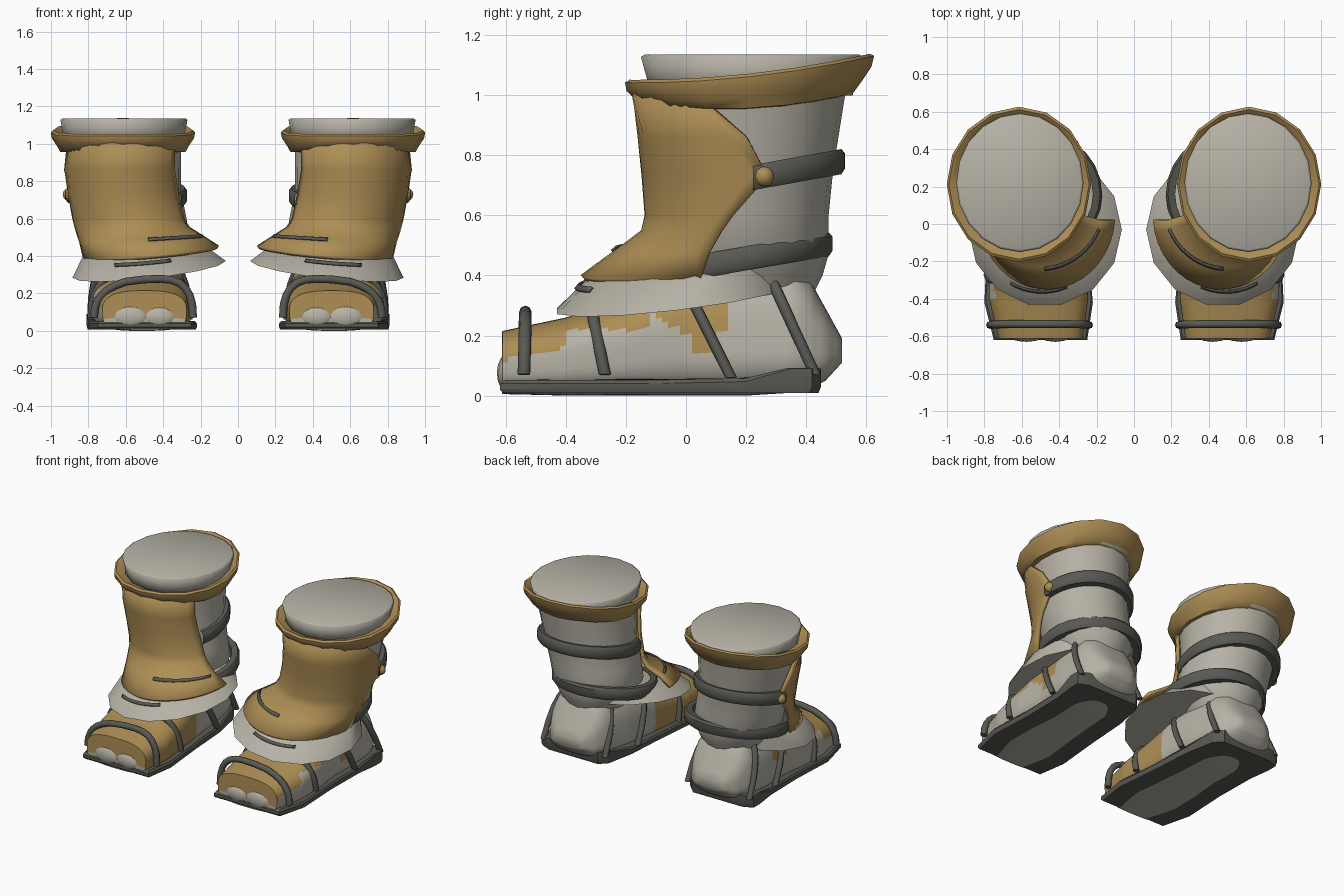
import bpy, bmesh, math
from mathutils import Matrix

if "Cube" in bpy.data.objects:
    bpy.data.objects.remove(bpy.data.objects["Cube"])


def material(name, rgb):
    m = bpy.data.materials.new(name)
    m.diffuse_color = (*rgb, 1)
    m.use_nodes = True
    m.node_tree.nodes["Principled BSDF"].inputs["Base Color"].default_value = m.diffuse_color
    return m


GOLD = material("ochre leather", (0.42, 0.27, 0.09))
PALE = material("pale cloth", (0.47, 0.445, 0.38))
DARK = material("dark strap", (0.10, 0.102, 0.088))


def finish(name, bm, mats, angle=40, solid=0):
    """Turn a bmesh for one boot into an object mirrored to the other side."""
    bmesh.ops.recalc_face_normals(bm, faces=bm.faces[:])
    me = bpy.data.meshes.new(name)
    bm.to_mesh(me)
    bm.free()
    for m in mats:
        me.materials.append(m)
    for p in me.polygons:
        p.use_smooth = True
    me.set_sharp_from_angle(angle=math.radians(angle))
    ob = bpy.data.objects.new(name, me)
    bpy.context.collection.objects.link(ob)
    if solid:
        s = ob.modifiers.new("thickness", 'SOLIDIFY')
        s.thickness = solid
    ob.modifiers.new("other_boot", 'MIRROR')
    return ob


def bridge(bm, rows, closed, wrap=False):
    rows = [[bm.verts.new(p) for p in r] for r in rows]
    pairs = list(zip(rows, rows[1:])) + ([(rows[-1], rows[0])] if wrap else [])
    for a, b in pairs:
        n = len(a)
        for i in range(n if closed else n - 1):
            j = (i + 1) % n
            bm.faces.new((a[i], a[j], b[j], b[i]))
    return rows


def ring(cx, cy, rx, ry, z, sy=0, sx=0, n=20, a0=0, a1=360, sag=0):
    """Ellipse or arc; height tilts by sy and sx and curves along y by sag."""
    full = a1 - a0 == 360
    pts = []
    for i in range(n):
        a = math.radians(a0 + (a1 - a0) * i / (n if full else n - 1))
        dx, dy = rx * math.cos(a), ry * math.sin(a)
        pts.append((cx + dx, cy + dy, z + sy * dy + sx * dx + sag * dy * dy))
    return pts


def loft(name, rows, mat, caps=(True, True), closed=True, wrap=False, **kw):
    bm = bmesh.new()
    r = bridge(bm, rows, closed, wrap)
    if caps[0]:
        bm.faces.new(r[0])
    if caps[1]:
        bm.faces.new(r[-1])
    return finish(name, bm, [mat], **kw)


# leg shaft
loft("leg_shaft", [ring(*r) for r in (
    (.53, .20, .20, .22, .33), (.53, .20, .235, .255, .40),
    (.535, .19, .28, .285, .47),
    (.56, .19, .285, .285, .60), (.59, .20, .285, .29, .75),
    (.615, .20, .312, .333, 1.02))], PALE)

# padded top of the leg
loft("leg_top", [ring(.61, .22, .315, .335, 1.0),
                 ring(.61, .22, .340, .370, 1.128),
                 ring(.61, .22, .328, .357, 1.136)], PALE, angle=100)

# flared rim round the top
loft("top_rim", [ring(*r[:6], n=16, sag=r[6]) for r in (
    (.615, .20, .30, .32, .955, .04, .28), (.615, .20, .335, .356, .957, .04, .28),
    (.615, .205, .352, .380, .988, .07, .22), (.615, .21, .380, .408, 1.03, .10, .15),
    (.615, .212, .386, .415, 1.062, .108, .145),
    (.615, .212, .375, .40, 1.072, .108, .145), (.61, .22, .325, .35, 1.055, .108, .1))],
    GOLD, caps=(False, False), wrap=True, angle=50)

# shin guard: open shell, pointed on the outer side, flaring at the foot
guard = [  # cx, cy, rx, ry, z, tilt y, tilt x, inner angle, outer angle
    (.620, .19, .328, .372, 1.01, .0, 0, -150, -26),
    (.612, .19, .318, .352, .86, 0, 0, -150, 2),
    (.595, .20, .315, .348, .73, 0, 0, -152, 12),
    (.572, .18, .315, .318, .60, 0, 0, -155, -4),
    (.555, .16, .320, .310, .55, 0, -.02, -158, -8),
    (.510, .10, .340, .330, .49, 0, -.05, -166, -4),
    (.465, .05, .365, .400, .425, .06, -.09, -176, 0)]
loft("shin_guard", [ring(*g[:7], n=20, a0=g[7], a1=g[8]) for g in guard],
     GOLD, caps=(False, False), closed=False, solid=.02, angle=80)

# ankle skirt
loft("ankle_skirt", [ring(.50, .02, .20, .24, .331, .12, -.11, 14),
                     ring(.475, -.03, .41, .41, .329, .12, -.11, 14),
                     ring(.50, .03, .33, .36, .425, .10, -.08, 14),
                     ring(.52, .10, .25, .26, .45, .10, -.08, 14)], PALE)

# thin dark strips lying on the guard and the skirt
loft("guard_strip", [ring(.51, .10, .346, .336, .497, 0, -.06, 10, -158, -95),
                     ring(.507, .096, .351, .348, .483, 0, -.06, 10, -158, -95)],
     DARK, caps=(False, False), closed=False, solid=.008)
loft("skirt_strip", [ring(.495, .02, .350, .378, .412, .104, -.086, 10, -112, -62),
                     ring(.491, .016, .361, .388, .399, .107, -.09, 10, -112, -62)],
     DARK, caps=(False, False), closed=False, solid=.008)


# leg bands with a flat section
def band(name, cx, cy, rx, ry, z, slope, h, a0, a1):
    t = .05
    rows = [ring(cx, cy, rx - e, ry - e, z + d, slope, 0, 26, a0, a1)
            for e, d in ((t, -h), (.012, -h), (0, -h * .6), (0, h * .6),
                         (.012, h), (t, h))]
    loft(name, rows, DARK, caps=(False, False), closed=a1 - a0 == 360, wrap=True)


band("upper_leg_band", .597, .20, .325, .33, .722, .18, .042, 4, 206)
band("lower_leg_band", .505, .16, .335, .33, .45, .17, .040, 0, 360)

# stud that fastens the shin guard
bm = bmesh.new()
bmesh.ops.create_uvsphere(bm, u_segments=10, v_segments=6, radius=.034,
                          matrix=Matrix.Translation((.905, .26, .73)))
finish("guard_stud", bm, [GOLD], angle=60)

# foot: stations along y, with wrapping on the front half
STATIONS = [  # y, centre x, half width, low z, top z
    (-.612, .50, .225, .005, .215), (-.40, .51, .265, 0, .26),
    (-.20, .52, .26, 0, .325), (0, .52, .245, 0, .41), (.2, .53, .245, 0, .44),
    (.36, .54, .23, .01, .43), (.41, .54, .21, .02, .39),
    (.465, .54, .175, .05, .29), (.52, .54, .10, .11, .19)]


def power(v, e):
    return math.copysign(abs(v) ** e, v)


rows = []
for k in (0, .35, .7):      # stepped front face
    y, cx, hw, lo, hi = STATIONS[0]
    mid = .09
    rows.append((y - .002 * (1 - k), cx, hw * (.1 + k),
                 mid + (lo - mid) * (.1 + k), mid + (hi - mid) * (.1 + k)))
for a, b in zip(STATIONS, STATIONS[1:]):
    steps = max(1, round((b[0] - a[0]) / .02))
    for k in range(steps):
        rows.append([p + (q - p) * k / steps for p, q in zip(a, b)])
rows.append(STATIONS[-1])
N = 60
bm = bmesh.new()
loops = []
for y, cx, hw, lo, hi in rows:
    pts = []
    for i in range(N):
        a = 2 * math.pi * i / N
        s = math.sin(a)
        z = (lo + hi) / 2 + (hi - lo) / 2 * power(s, .8 if s > 0 else .5)
        taper = 1 - .5 * max(0, z - .12) * min(1, max(0, (y + .2) / .4))
        pts.append((cx + hw * taper * power(math.cos(a), .7), y, z))
    loops.append(pts)
r = bridge(bm, loops, True)
bm.faces.new(r[0])
bm.faces.new(r[-1])
for f in bm.faces:
    x, y, z = f.calc_center_median()
    if y < -.608:
        gold = z > .07
    elif x < .5:
        gold = y < -.05 and z > .04 or y < -.42 and x < .36
    elif y < -.40:
        gold = z > .12 + .2 * (y + .6)
    elif y < -.12:
        gold = z > .22
    else:
        gold = -.1 < y < .13 and z > .27 - .78 * (y + .1) and z > .13 + 1.8 * (y - .08)
    f.material_index = int(gold)
finish("foot", bm, [PALE, GOLD], angle=50)

# toes
bm = bmesh.new()
for x, w, h in ((.42, .10, .065), (.575, .11, .07)):
    m = Matrix.Translation((x, -.585, .075)) @ Matrix.Diagonal((w, .045, h, 1))
    bmesh.ops.create_uvsphere(bm, u_segments=14, v_segments=8, radius=1, matrix=m)
finish("toes", bm, [PALE], angle=60)

# sole, raised round the heel
OUTLINE = [(.25, -.62), (.75, -.62), (.80, -.42), (.785, -.1), (.79, .2),
           (.81, .35), (.81, .42), (.74, .45), (.36, .45), (.31, .40),
           (.27, .2), (.25, -.1), (.22, -.42)]


def sole_row(k, z, lift):
    return [(.52 + (x - .52) * k, y * k, z + lift * min(1, max(0, (y - .18) / .15)))
            for x, y in OUTLINE]


loft("sole", [sole_row(.98, .008, 0), sole_row(1, .02, .01),
              sole_row(1, .04, .05), sole_row(.97, .052, .04)], DARK, angle=30)


# tube straps arching over the foot
def strap(name, cx, hw, y0, y1, z0, z1, rad=.02, lean=0):
    path = []
    for i in range(15):
        a = math.pi * i / 14
        s = math.sin(a) ** .8
        path.append((cx + hw * power(math.cos(a), .7), y0 + (y1 - y0) * s,
                     z0 + (z1 - z0) * s - lean * s * math.cos(a)))
    rows = []
    for i, (x, y, z) in enumerate(path):
        p, q = path[max(0, i - 1)], path[min(14, i + 1)]
        d = math.hypot(q[0] - p[0], q[2] - p[2])
        nx, nz = -(q[2] - p[2]) / d, (q[0] - p[0]) / d
        rows.append([(x + nx * rad * math.cos(t), y + rad * math.sin(t),
                      z + nz * rad * math.cos(t))
                     for t in (math.tau * k / 8 for k in range(8))])
    loft(name, rows, DARK, angle=60)


strap("toe_strap", .505, .265, -.54, -.535, .07, .275, .021, .035)
strap("instep_strap", .515, .27, -.27, -.32, .07, .315)
strap("ankle_strap", .525, .262, .15, -.03, .06, .42)
strap("heel_strap", .55, .235, .43, .26, .07, .44)
